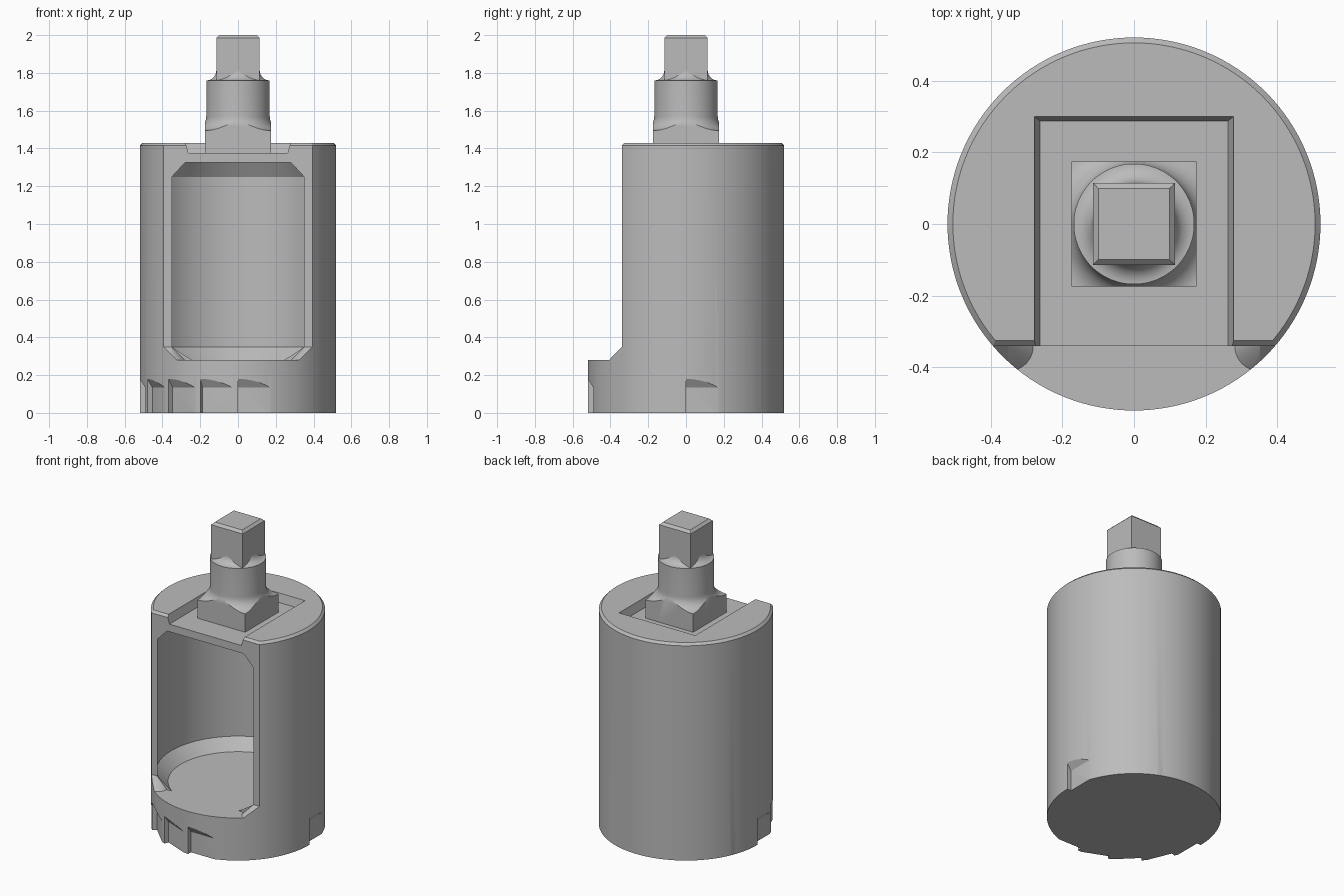
import bpy, bmesh, math
from mathutils import Matrix, Vector

SEGMENTS = 128
R = 0.52            # outer radius of the body
FRONT = -0.34       # plane of the flat front opening
FLOOR = 0.28        # height of the cavity floor
RAMP = 0.07         # size of the chamfer around the floor

start = bpy.data.objects.get("Cube")
if start:
    bpy.data.objects.remove(start, do_unlink=True)

steel = bpy.data.materials.new("steel_grey")
steel.use_nodes = True
colour = (0.5, 0.5, 0.5, 1)
steel.diffuse_color = colour
steel.node_tree.nodes["Principled BSDF"].inputs["Base Color"].default_value = colour


def finish(name, bm):
    bmesh.ops.recalc_face_normals(bm, faces=bm.faces)
    mesh = bpy.data.meshes.new(name)
    bm.to_mesh(mesh)
    bm.free()
    mesh.materials.append(steel)
    obj = bpy.data.objects.new(name, mesh)
    bpy.context.collection.objects.link(obj)
    return obj


def revolve(name, profile, centre=(0, 0, 0)):
    """Spin an (r, z) profile, which begins and ends on the axis."""
    bm = bmesh.new()
    verts = [bm.verts.new((r, 0, z)) for r, z in profile]
    edges = [bm.edges.new(pair) for pair in zip(verts, verts[1:])]
    bmesh.ops.spin(bm, geom=verts + edges, cent=(0, 0, 0), axis=(0, 0, 1),
                   angle=math.tau, steps=SEGMENTS)
    bmesh.ops.remove_doubles(bm, verts=bm.verts, dist=1e-5)
    bmesh.ops.translate(bm, verts=bm.verts, vec=centre)
    return finish(name, bm)


def prism(name, outline, x0, x1, matrix=None):
    """Extrude a (y, z) outline from x0 to x1."""
    bm = bmesh.new()
    face = bm.faces.new([bm.verts.new((x0, y, z)) for y, z in outline])
    new = bmesh.ops.extrude_face_region(bm, geom=[face])["geom"]
    bmesh.ops.translate(bm, vec=(x1 - x0, 0, 0),
                        verts=[v for v in new if isinstance(v, bmesh.types.BMVert)])
    if matrix:
        bm.transform(matrix)
    return finish(name, bm)


def loft(name, rectangles):
    """Convex solid through rectangles (x0, x1, y0, y1, z)."""
    bm = bmesh.new()
    for x0, x1, y0, y1, z in rectangles:
        for x in (x0, x1):
            for y in (y0, y1):
                bm.verts.new((x, y, z))
    bmesh.ops.convex_hull(bm, input=bm.verts)
    bmesh.ops.dissolve_limit(bm, angle_limit=0.01, verts=bm.verts, edges=bm.edges)
    return finish(name, bm)


def square(half, z):
    return (-half, half, -half, half, z)


def boolean(target, cutter, operation):
    mod = target.modifiers.new("boolean", "BOOLEAN")
    mod.object, mod.operation, mod.solver = cutter, operation, "EXACT"
    bpy.context.view_layer.objects.active = target
    bpy.ops.object.modifier_apply(modifier=mod.name)
    bpy.data.objects.remove(cutter, do_unlink=True)


def arc(cx, cz, radius, a0, a1, steps=10):
    return [(cx + radius * math.cos(a), cz + radius * math.sin(a))
            for a in (math.radians(a0 + (a1 - a0) * i / steps) for i in range(steps + 1))]


# Cylindrical body with chamfered top rim
body = revolve("body", [(0, 0), (R, 0), (R, 1.415), (R - 0.015, 1.43), (0, 1.43)])

# Inner cavity joined with the flat front opening
opening = revolve("opening", [(0, FLOOR), (0.418, FLOOR), (0.488, FLOOR + RAMP),
                              (0.488, 1.25), (0.44, 1.325), (0, 1.325)])
front = prism("front_cut", [(FRONT, FLOOR), (FRONT, 1.415), (-0.3, 1.455),
                            (-0.3, 1.6), (-1, 1.6), (-1, FLOOR)], -1, 1)
boolean(opening, front, "UNION")

# Ramps left standing at the foot of each front post
top = FLOOR + RAMP
for side in (-1, 1):
    post = 0.351 * side
    cone = revolve("ramp_cone", [(0, top - 0.1), (0.1, top - 0.1), (0, top)],
                   (post, FRONT, 0))
    boolean(opening, cone, "DIFFERENCE")
    wedge = prism("ramp_wedge", [(FRONT + 0.01, top), (FRONT, top),
                                 (FRONT - 0.1, top - 0.1), (FRONT + 0.01, top - 0.1)],
                  post, 0.7 * side)
    boolean(opening, wedge, "DIFFERENCE")
boolean(body, opening, "DIFFERENCE")

# Recess in the top, open to the front
recess = loft("recess", [(-0.262, 0.262, -1, 0.287, 1.375),
                         (-0.294, 0.294, -1, 0.313, 1.485)])
boolean(body, recess, "DIFFERENCE")

# Saw-tooth notches around the foot
DEPTH_RADIUS = 0.491
for i in range(13):
    turn = Matrix.Rotation(math.radians(90 + 22.5 * i), 4, "Z")
    notch = prism("notch", [(-DEPTH_RADIUS, -0.1), (-DEPTH_RADIUS, 0.135),
                            (-DEPTH_RADIUS - 0.06, 0.228),
                            (-DEPTH_RADIUS - 0.06, -0.1)], 0, 0.19, turn)
    boolean(body, notch, "DIFFERENCE")

# Stem: square foot blending into a round collar
stem = revolve("stem", [(0, 1.37), (0.3, 1.37), (0.3, 1.495)]
               + arc(0.243, 1.57, 0.075, 270, 180)
               + arc(0.168, 1.813, 0.053, 270, 180)
               + [(0, 1.813)])
boolean(stem, loft("stem_square", [square(0.174, 1.3), square(0.174, 1.9)]), "INTERSECT")

# Square drive end with chamfered tip
drive = loft("drive_square", [square(0.115, 1.7), square(0.115, 1.984), square(0.099, 2.0)])

# Smooth round surfaces, keep edges sharp
bpy.ops.object.select_all(action="DESELECT")
for obj in (body, stem, drive):
    obj.select_set(True)
bpy.context.view_layer.objects.active = body
bpy.ops.object.shade_smooth_by_angle(angle=math.radians(25))
